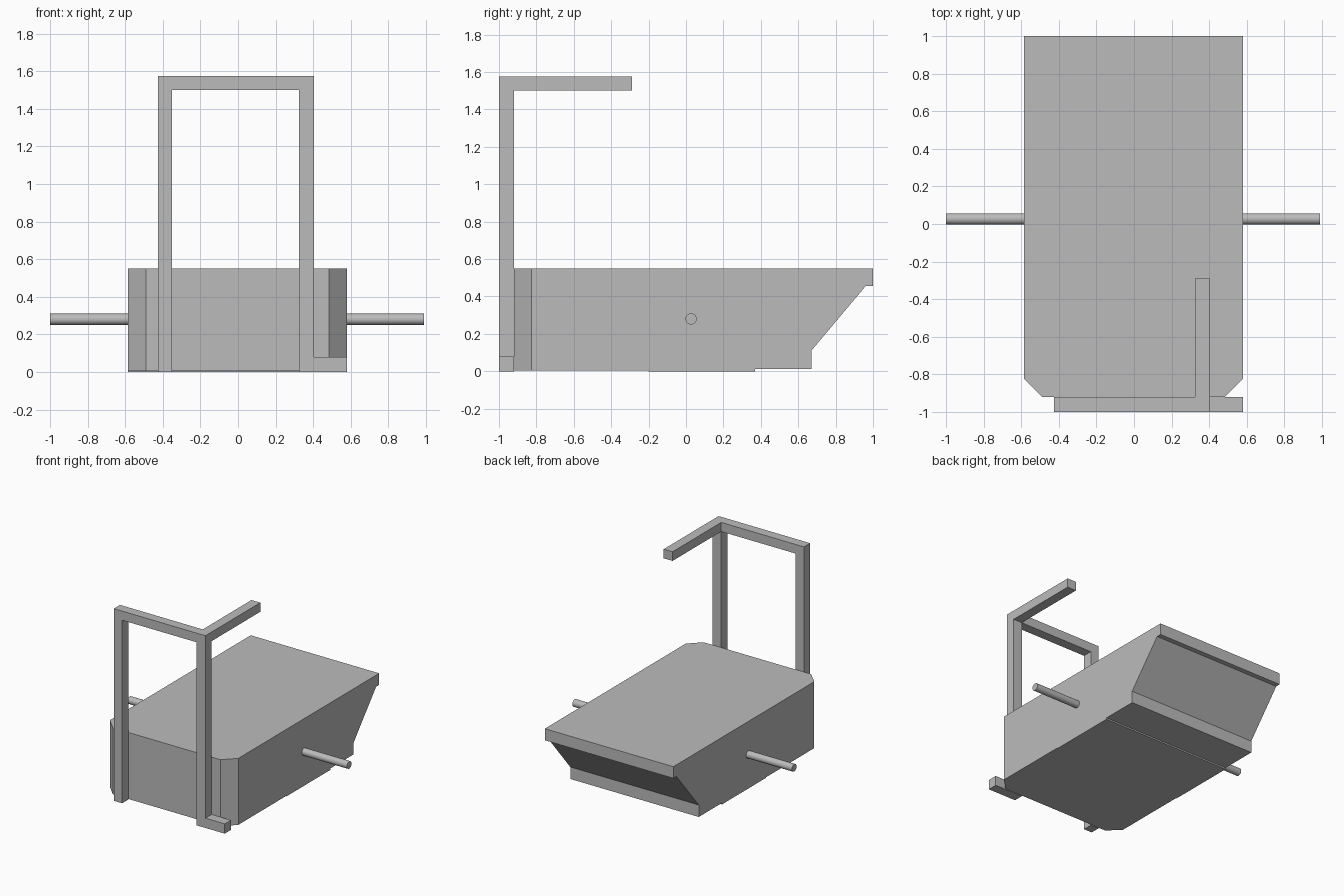
import bpy, bmesh
from math import pi
from mathutils import Vector

cube = bpy.data.objects.get("Cube")
if cube:
    bpy.data.objects.remove(cube, do_unlink=True)

grey = bpy.data.materials.new("plain_grey")
grey.use_nodes = True
colour = (0.5, 0.5, 0.5, 1)
grey.diffuse_color = colour
grey.node_tree.nodes["Principled BSDF"].inputs["Base Color"].default_value = colour


def finish(name, bm):
    bmesh.ops.recalc_face_normals(bm, faces=bm.faces)
    mesh = bpy.data.meshes.new(name)
    bm.to_mesh(mesh)
    bm.free()
    mesh.materials.append(grey)
    obj = bpy.data.objects.new(name, mesh)
    bpy.context.collection.objects.link(obj)
    return obj


def box(name, low, high):
    low, high = Vector(low), Vector(high)
    bm = bmesh.new()
    bmesh.ops.create_cube(bm, size=1)
    bmesh.ops.scale(bm, vec=high - low, verts=bm.verts)
    bmesh.ops.translate(bm, vec=(low + high) / 2, verts=bm.verts)
    return finish(name, bm)


# Body: side profile (y, z) extruded across, with chamfered front corners
FRONT, LEFT, RIGHT = -0.92, 0.58, -0.585
profile = [(FRONT, 0.005), (-0.2, 0.005), (-0.2, 0), (0.37, 0), (0.37, 0.012),
           (0.67, 0.012), (0.67, 0.11), (0.96, 0.455), (1, 0.455),
           (1, 0.55), (FRONT, 0.55)]
bm = bmesh.new()
side = bm.faces.new([bm.verts.new((RIGHT, y, z)) for y, z in profile])
ext = bmesh.ops.extrude_face_region(bm, geom=[side], use_keep_orig=True)
moved = [v for v in ext["geom"] if isinstance(v, bmesh.types.BMVert)]
bmesh.ops.translate(bm, vec=(LEFT - RIGHT, 0, 0), verts=moved)
bmesh.ops.recalc_face_normals(bm, faces=bm.faces)
corners = [e for e in bm.edges
           if all(abs(v.co.y - FRONT) < 1e-4 for v in e.verts)
           and abs(e.verts[0].co.z - e.verts[1].co.z) > 0.1]
bmesh.ops.bevel(bm, geom=corners, offset=0.095, segments=1, affect='EDGES')
finish("body", bm)

# Handle frame: two posts, a crossbar, a rearward arm and a side foot
TOP, BAR = 1.575, 1.5
box("right_post", (-0.425, -1, 0), (-0.35, FRONT, TOP))
box("left_post", (0.325, -1, 0), (0.405, FRONT, TOP))
box("crossbar", (-0.35, -1, BAR), (0.325, FRONT, TOP))
box("arm", (0.325, FRONT, BAR), (0.405, -0.29, TOP))
box("foot", (0.405, -1, 0), (LEFT, FRONT, 0.08))

# Axle stubs
for name, x0, x1 in (("right_axle", -1, RIGHT), ("left_axle", LEFT, 0.99)):
    bpy.ops.mesh.primitive_cylinder_add(
        vertices=32, radius=0.03, depth=x1 - x0,
        location=((x0 + x1) / 2, 0.027, 0.28), rotation=(0, pi / 2, 0))
    axle = bpy.context.object
    axle.name = name
    axle.data.materials.append(grey)
    bpy.ops.object.shade_smooth_by_angle()
